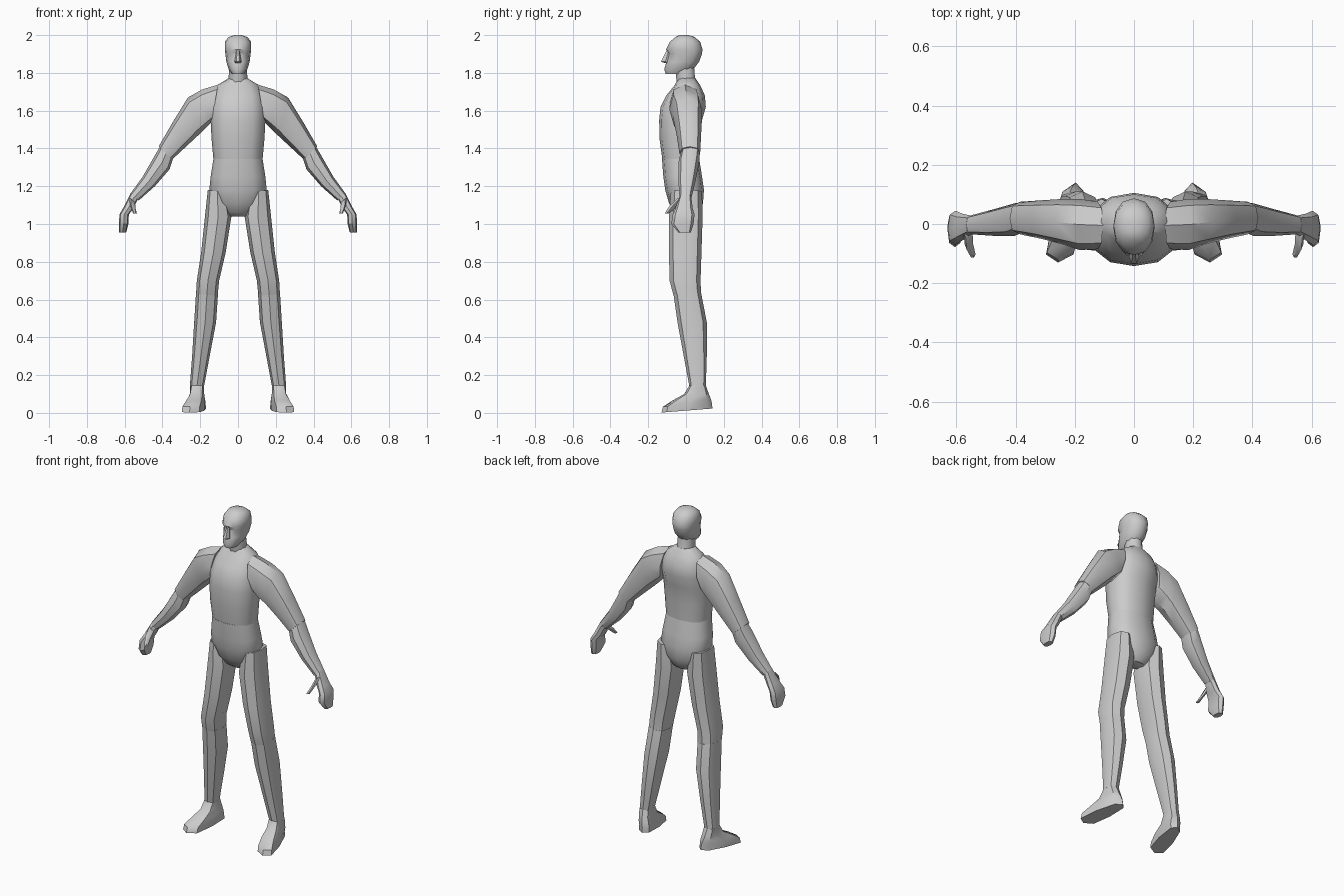
import bpy
import math
from mathutils import Vector


def loft(name, rings, n=8, p=1.0, warp=None, mirror=False, angle=40):
    """Skin closed rings. Each ring: (xa, za, xb, zb, y_front, y_back)."""
    verts, faces = [], []
    for xa, za, xb, zb, yf, yb in rings:
        c = Vector(((xa + xb) / 2, (yf + yb) / 2, (za + zb) / 2))
        u = Vector(((xa - xb) / 2, 0, (za - zb) / 2))
        v = Vector((0, (yb - yf) / 2, 0))
        for i in range(n):
            a = 2 * math.pi * i / n
            s, t = math.cos(a), math.sin(a)
            s = math.copysign(abs(s) ** p if abs(s) > 1e-6 else 0, s)
            t = math.copysign(abs(t) ** p if abs(t) > 1e-6 else 0, t)
            q = c + u * s + v * t
            verts.append(warp(q) if warp else q)
    for r in range(len(rings) - 1):
        for i in range(n):
            j = (i + 1) % n
            faces.append((r * n + i, r * n + j, (r + 1) * n + j, (r + 1) * n + i))
    faces.append(tuple(range(n)))
    faces.append(tuple(range(len(verts) - 1, len(verts) - n - 1, -1)))
    for side in ((1, -1) if mirror else (1,)):
        pts = [(q.x * side, q.y, q.z) for q in verts]
        fs = [f[::-1] for f in faces] if side == 1 else faces
        label = name if not mirror else ("left_" if side == 1 else "right_") + name
        me = bpy.data.meshes.new(label)
        me.from_pydata(pts, [], fs)
        me.validate()
        # consistent outward normals
        import bmesh
        bm = bmesh.new()
        bm.from_mesh(me)
        bmesh.ops.recalc_face_normals(bm, faces=bm.faces)
        bm.to_mesh(me)
        bm.free()
        me.polygons.foreach_set("use_smooth", [True] * len(me.polygons))
        me.set_sharp_from_angle(angle=math.radians(angle))
        bpy.context.collection.objects.link(bpy.data.objects.new(label, me))


def level(rows):
    """Centred level rings from (half_width, z, y_front, y_back)."""
    return [(w, z, -w, z, yf, yb) for w, z, yf, yb in rows]


# head, nose and neck
loft("head", level([
    (.032, 1.795, -.108, 0), (.05, 1.82, -.115, .04), (.062, 1.86, -.103, .07),
    (.067, 1.902, -.092, .085), (.07, 1.925, -.105, .087), (.069, 1.965, -.085, .075),
    (.05, 1.99, -.055, .045), (.018, 2.0, -.035, .015)]), n=12, p=.9)
loft("nose", level([
    (.014, 1.852, -.115, -.08), (.018, 1.86, -.137, -.08),
    (.008, 1.92, -.104, -.08)]), n=6)
loft("neck", level([
    (.05, 1.745, -.05, .06), (.05, 1.775, -.055, .05), (.045, 1.84, -.06, .045)]), n=10)

# chest and hips
loft("chest", level([
    (.13, 1.34, -.125, .07), (.14, 1.45, -.14, .075), (.145, 1.55, -.142, .085),
    (.145, 1.62, -.135, .105), (.135, 1.68, -.105, .10), (.11, 1.735, -.06, .075),
    (.05, 1.772, -.04, .05)]), n=12, p=.85)
loft("hips", level([
    (.13, 1.345, -.127, .07), (.145, 1.25, -.12, .085), (.152, 1.18, -.11, .095),
    (.12, 1.11, -.09, .09), (.078, 1.06, -.055, .07), (.05, 1.04, -.03, .05)]),
    n=12, p=.85)

# arms
loft("upper_arm", [
    (.105, 1.738, .14, 1.54, -.085, .075), (.19, 1.712, .18, 1.50, -.088, .085),
    (.265, 1.67, .21, 1.47, -.07, .085), (.345, 1.54, .28, 1.405, -.05, .08),
    (.42, 1.41, .35, 1.34, -.035, .075)], p=.85, mirror=True)
loft("forearm", [
    (.41, 1.415, .335, 1.375, -.025, .075), (.442, 1.36, .362, 1.29, -.04, .07),
    (.505, 1.25, .44, 1.2, -.04, .05), (.57, 1.16, .525, 1.125, -.035, .03)],
    p=.85, mirror=True)
loft("hand", [
    (.567, 1.165, .53, 1.13, -.033, .028), (.605, 1.09, .555, 1.08, -.055, .035),
    (.628, 1.05, .578, 1.05, -.07, .045), (.63, 1.0, .58, 1.0, -.078, .04),
    (.63, .955, .592, .955, -.04, .025)], p=.8, mirror=True)
loft("thumb", [
    (.575, 1.14, .545, 1.115, -.05, -.01), (.572, 1.10, .543, 1.085, -.09, -.045),
    (.555, 1.055, .535, 1.055, -.115, -.09)], n=6, mirror=True)

# legs
loft("thigh", [
    (.16, 1.18, .06, 1.165, -.08, .085), (.175, 1.04, .035, 1.04, -.09, .088),
    (.195, .85, .065, .85, -.09, .082), (.218, .7, .1, .7, -.087, .077),
    (.222, .63, .108, .62, -.067, .08)], p=.85, mirror=True)
loft("shin", [
    (.222, .64, .106, .63, -.067, .08), (.232, .48, .116, .48, -.045, .11),
    (.243, .3, .15, .3, -.012, .11), (.255, .14, .18, .14, .018, .105)],
    p=.85, mirror=True)


def splay(q):
    """Turn the toes out, widen the ball and tilt the sole."""
    k = max(0, min(1, (.14 - q.z) / .10))
    x = .217 + (q.x - .217) * (1 - 1.6 * q.y * k) - (q.y - .05) * .22 * k
    return Vector((x, q.y, q.z + .08 * q.y * k))


loft("foot", [
    (.253, .145, .181, .145, .018, .105), (.257, .10, .178, .10, -.01, .12),
    (.265, .07, .17, .07, -.07, .13), (.267, .042, .167, .042, -.122, .137),
    (.267, .012, .167, .012, -.13, .14)], p=.65, warp=splay, mirror=True)
